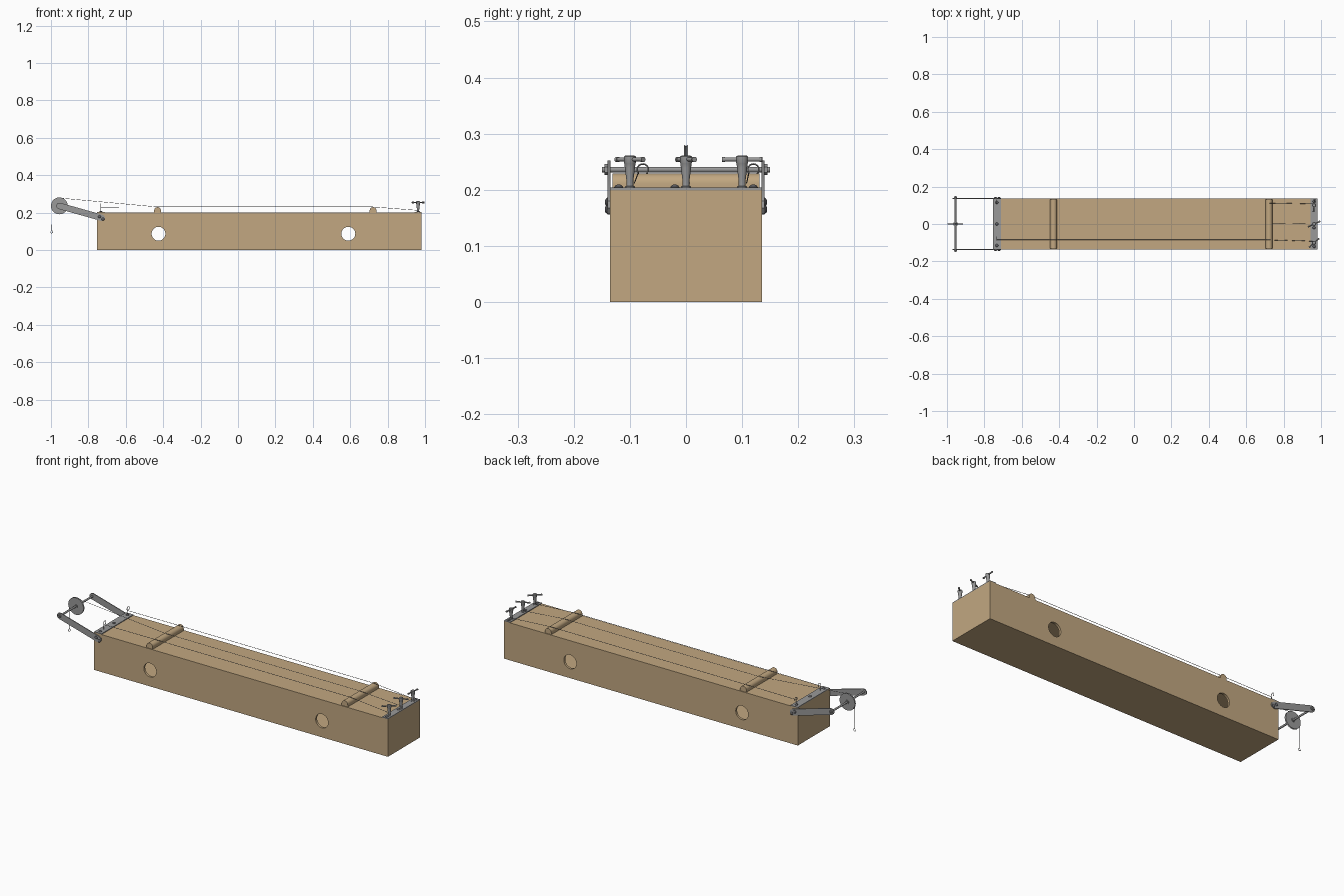
import bpy, math
from mathutils import Vector

if "Cube" in bpy.data.objects:
    bpy.data.objects.remove(bpy.data.objects["Cube"])


def mat(name, c):
    m = bpy.data.materials.new(name)
    m.diffuse_color = (*c, 1)
    m.use_nodes = True
    m.node_tree.nodes["Principled BSDF"].inputs["Base Color"].default_value = m.diffuse_color
    return m


WOOD = mat("tan wood", (0.54, 0.39, 0.22))
STEEL = mat("grey steel", (0.32, 0.32, 0.32))
SCREW = mat("dark steel", (0.12, 0.12, 0.13))
WIRE = mat("string wire", (0.16, 0.16, 0.17))


def finish(o, name, m, smooth=True):
    o.name = name
    o.data.materials.clear()
    o.data.materials.append(m)
    if smooth:
        bpy.ops.object.select_all(action='DESELECT')
        o.select_set(True)
        bpy.context.view_layer.objects.active = o
        bpy.ops.object.shade_smooth_by_angle(angle=math.radians(35))
    return o


def box(name, lo, hi, m):
    lo, hi = Vector(lo), Vector(hi)
    bpy.ops.mesh.primitive_cube_add(size=1, location=(lo + hi) / 2)
    o = bpy.context.object
    o.scale = hi - lo
    bpy.ops.object.transform_apply(location=False, rotation=False, scale=True)
    return finish(o, name, m, False)


def rod(name, a, b, r, m, sides=16):
    a, b = Vector(a), Vector(b)
    bpy.ops.mesh.primitive_cylinder_add(vertices=sides, radius=r, depth=(b - a).length, location=(a + b) / 2)
    o = bpy.context.object
    o.rotation_euler = (b - a).to_track_quat('Z', 'Y').to_euler()
    return finish(o, name, m)


def lathe(name, prof, loc, m, rot=(0, 0, 0), n=24):
    """Revolve (radius, height) points about local z."""
    v = [(r * math.cos(2 * math.pi * k / n), r * math.sin(2 * math.pi * k / n), z)
         for r, z in prof for k in range(n)]
    f = [(i * n + k, i * n + (k + 1) % n, (i + 1) * n + (k + 1) % n, (i + 1) * n + k)
         for i in range(len(prof) - 1) for k in range(n)]
    f += [tuple(reversed(range(n))), tuple(range((len(prof) - 1) * n, len(prof) * n))]
    me = bpy.data.meshes.new(name)
    me.from_pydata(v, [], f)
    o = bpy.data.objects.new(name, me)
    bpy.context.collection.objects.link(o)
    o.location, o.rotation_euler = loc, rot
    return finish(o, name, m)


def extrude_y(name, prof, y0, y1, m):
    """Extrude an (x, z) outline along y."""
    n = len(prof)
    v = [(x, y, z) for y in (y0, y1) for x, z in prof]
    f = [(i, i + n, (i + 1) % n + n, (i + 1) % n) for i in range(n)]
    f += [tuple(range(n)), tuple(reversed(range(n, 2 * n)))]
    me = bpy.data.meshes.new(name)
    me.from_pydata(v, [], f)
    o = bpy.data.objects.new(name, me)
    bpy.context.collection.objects.link(o)
    return finish(o, name, m)


def wire(name, pts, r, m):
    cu = bpy.data.curves.new(name, 'CURVE')
    cu.dimensions = '3D'
    cu.bevel_depth, cu.bevel_resolution, cu.use_fill_caps = r, 1, True
    s = cu.splines.new('POLY')
    s.points.add(len(pts) - 1)
    for p, q in zip(s.points, pts):
        p.co = (*q, 1)
    o = bpy.data.objects.new(name, cu)
    bpy.context.collection.objects.link(o)
    bpy.ops.object.select_all(action='DESELECT')
    o.select_set(True)
    bpy.context.view_layer.objects.active = o
    bpy.ops.object.convert(target='MESH')
    return finish(bpy.context.object, name, m)


def arc(cx, cz, r, a0, a1, n=12):
    return [(cx + r * math.cos(math.radians(a0 + (a1 - a0) * k / n)),
             cz + r * math.sin(math.radians(a0 + (a1 - a0) * k / n))) for k in range(n + 1)]


X0, X1, Y, Z = -0.755, 0.98, 0.135, 0.2

# hollow sound box with round holes front and back
body = box("sound_box", (X0, -Y, 0), (X1, Y, Z), WOOD)
W = 0.012
cutters = [box("cavity", (X0 + W, -Y + W, W), (X1 - W, Y - W, Z - W), WOOD)]
cutters += [rod("sound_hole", (x, -0.3, 0.087), (x, 0.3, 0.087), 0.037, WOOD, 40) for x in (-0.425, 0.59)]
for c in cutters:
    md = body.modifiers.new("cut", 'BOOLEAN')
    md.operation, md.solver, md.object = 'DIFFERENCE', 'EXACT', c
    bpy.context.view_layer.objects.active = body
    bpy.ops.object.modifier_apply(modifier=md.name)
    bpy.data.objects.remove(c)
finish(body, "sound_box", WOOD)

# bridges with rounded tops
for x in (-0.43, 0.722):
    prof = [(x - 0.018, Z), (x + 0.018, Z)] + arc(x, 0.211, 0.018, 0, 180, 14)
    extrude_y("bridge", prof, -0.131, 0.131, WOOD)

# end plates and their screws
box("left_plate", (X0, -Y, Z), (-0.712, Y, 0.204), STEEL)
box("right_plate", (0.945, -Y, Z), (X1, Y, 0.204), STEEL)
DOME = [(0.008, 0), (0.008, 0.001), (0.006, 0.0035), (0.003, 0.005)]
for x, ys in ((-0.733, (-0.115, 0, 0.115)), (0.963, (-0.12, -0.02, 0.12))):
    for y in ys:
        lathe("plate_screw", DOME, (x, y, 0.204), SCREW, n=16)

# pulley arms, bolted to both sides
a, b = Vector((-0.955, 0.236)), Vector((-0.728, 0.172))
tilt = math.degrees(math.atan2(b.y - a.y, b.x - a.x))
arm = arc(*a, 0.017, tilt + 90, tilt + 270, 4) + arc(*b, 0.017, tilt - 90, tilt + 90, 4)
for s in (-1, 1):
    extrude_y("pulley_arm", arm, *sorted((s * 0.135, s * 0.1395)), STEEL)
    for x, z in ((-0.74, 0.178), (-0.722, 0.165)):
        lathe("arm_bolt", DOME, (x, s * 0.1395, z), SCREW, (-s * math.pi / 2, 0, 0), 16)
    rod("axle_nut", (a.x, s * 0.1395, a.y), (a.x, s * 0.145, a.y), 0.010, STEEL, 6)

# axle and grooved pulley
rod("axle", (a.x, -0.15, a.y), (a.x, 0.15, a.y), 0.005, STEEL)
lathe("pulley", [(0.010, -0.008), (0.010, -0.004), (0.045, -0.004), (0.041, -0.0005), (0.041, 0.0005),
                 (0.045, 0.004), (0.010, 0.004), (0.010, 0.008)],
      (a.x, 0, a.y), STEEL, (math.pi / 2, 0, 0), 40)

# tuning pegs with turned T handles
PEG = [(0.009, 0), (0.009, 0.003), (0.006, 0.004), (0.006, 0.012), (0.009, 0.036), (0.010, 0.044),
       (0.0105, 0.045), (0.0105, 0.056), (0.008, 0.058)]
for y, ang in ((-0.1, 42), (0, 25), (0.1, 85)):
    lathe("tuning_peg", PEG, (0.963, y, 0.203), STEEL, n=20)
    d = Vector((math.cos(math.radians(ang)), math.sin(math.radians(ang)), 0))
    c = Vector((0.963, y, 0.254))
    rod("peg_handle", c - d * 0.036, c + d * 0.036, 0.0035, STEEL, 12)
    for e in (-1, 1):
        rod("handle_tip", c + e * d * 0.031, c + e * d * 0.036, 0.0048, STEEL, 12)

# outer strings, each from a curled pin to its peg
ZT, R = 0.2303, 0.001
for y, py in ((-0.085, -0.1), (0.112, 0.1)):
    hook = [(y, 0.203), (y, 0.228)] + arc(y + 0.008, 0.236, 0.010, 190, -60)
    wire("string_pin", [(-0.733, h, z) for h, z in hook], 0.0016, STEEL)
    wire("outer_string", [(-0.733, y, 0.229), (-0.43, y, ZT), (0.722, y, ZT), (0.963, py + 0.008, 0.212)], R, WIRE)

# middle string over the pulley, ending in a weight hook
over = [(x, 0, z) for x, z in arc(a.x, a.y, 0.042, 180, 80, 14)]
wire("middle_string", [(a.x - 0.042, 0, 0.13)] + over
     + [(-0.43, 0, ZT), (0.722, 0, ZT), (0.963, 0.006, 0.212)], R, WIRE)
hook = [(a.x - 0.042, 0.135), (a.x - 0.042, 0.105)] + arc(a.x - 0.042, 0.097, 0.007, 90, -200)
wire("weight_hook", [(x, 0, z) for x, z in hook], 0.0014, STEEL)
